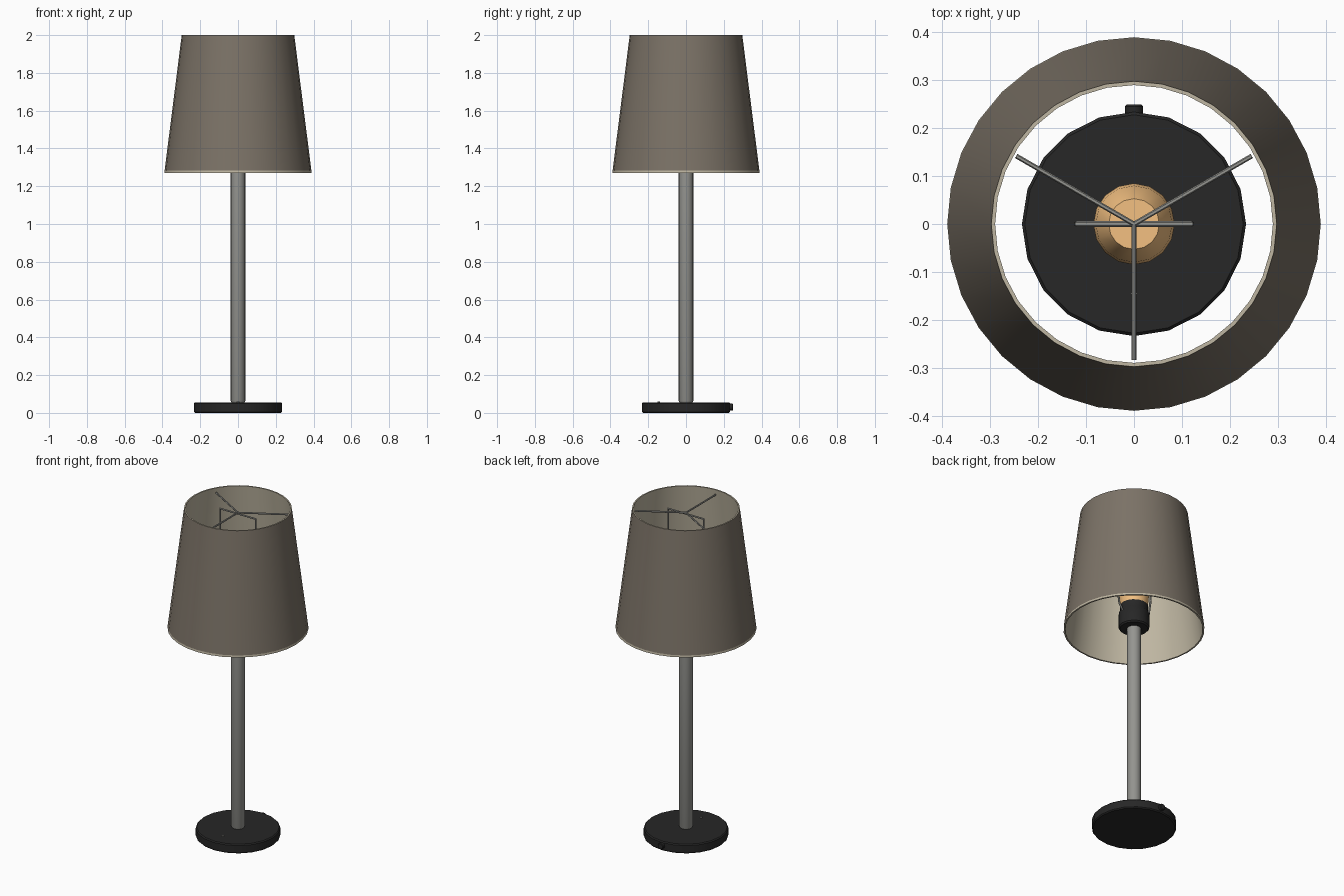
import bpy, bmesh, math
from mathutils import Vector

if "Cube" in bpy.data.objects:
    bpy.data.objects.remove(bpy.data.objects["Cube"])


def material(name, rgb):
    m = bpy.data.materials.new(name)
    m.diffuse_color = (*rgb, 1)
    m.use_nodes = True
    m.node_tree.nodes["Principled BSDF"].inputs["Base Color"].default_value = m.diffuse_color
    return m


BLACK = material("black_plastic", (0.02, 0.02, 0.02))
METAL = material("brushed_metal", (0.30, 0.30, 0.28))
FABRIC = material("taupe_fabric", (0.20, 0.17, 0.135))
LINER = material("cream_liner", (0.52, 0.47, 0.36))
GLOW = material("warm_bulb", (0.90, 0.53, 0.22))


def finish(name, bm, mat, angle=35):
    me = bpy.data.meshes.new(name)
    bm.to_mesh(me)
    bm.free()
    ob = bpy.data.objects.new(name, me)
    bpy.context.collection.objects.link(ob)
    me.materials.append(mat)
    bpy.ops.object.select_all(action='DESELECT')
    ob.select_set(True)
    bpy.context.view_layer.objects.active = ob
    bpy.ops.object.shade_smooth_by_angle(angle=math.radians(angle))
    return ob


def lathe(name, profile, sides, mat, capped=True):
    """Revolve (radius, z) points, listed bottom to top, about the z axis."""
    bm = bmesh.new()
    rings = [[bm.verts.new((r * math.cos(2 * math.pi * i / sides),
                            r * math.sin(2 * math.pi * i / sides), z))
              for i in range(sides)] for r, z in profile]
    for a, b in zip(rings, rings[1:]):
        for i in range(sides):
            j = (i + 1) % sides
            bm.faces.new((a[i], a[j], b[j], b[i]))
    if capped:
        bm.faces.new(rings[0][::-1])
        bm.faces.new(rings[-1])
    return finish(name, bm, mat)


def wire(name, paths, radius, mat):
    """Round wire following one or more polylines."""
    cu = bpy.data.curves.new(name, 'CURVE')
    cu.dimensions = '3D'
    cu.bevel_depth = radius
    cu.bevel_resolution = 1
    cu.use_fill_caps = True
    for pts in paths:
        sp = cu.splines.new('POLY')
        sp.points.add(len(pts) - 1)
        for p, co in zip(sp.points, pts):
            p.co = (*co, 1)
    tmp = bpy.data.objects.new(name + "_path", cu)
    bpy.context.collection.objects.link(tmp)
    bm = bmesh.new()
    bm.from_mesh(tmp.to_mesh())
    tmp.to_mesh_clear()
    bpy.data.objects.remove(tmp)
    return finish(name, bm, mat, 50)


# Base, cord outlet and foot button
lathe("base", [(0.228, 0), (0.234, 0.006), (0.234, 0.05), (0.228, 0.056)], 20, BLACK)
outlet = lathe("cord_outlet", [(0.019, 0), (0.019, 0.036), (0.016, 0.04)], 12, BLACK)
outlet.rotation_euler = (-math.pi / 2, 0, 0)
outlet.location = (0, 0.209, 0.031)
button = lathe("button", [(0.007, 0.054), (0.007, 0.06)], 10, METAL)
button.location.y = -0.145

# Pole and lamp holder
lathe("pole", [(0.034, 0.055), (0.039, 0.065), (0.039, 1.29)], 16, METAL)
lathe("socket", [(0.078, 1.275), (0.085, 1.283), (0.085, 1.37), (0.078, 1.38),
                 (0.078, 1.42)], 16, BLACK)

# Bulb
lathe("bulb", [(0.074, 1.415), (0.078, 1.43), (0.085, 1.50), (0.085, 1.60),
               (0.080, 1.64), (0.053, 1.70)], 16, GLOW)

# Harp around the bulb
half = [(0.078, 0, 1.36), (0.105, 0, 1.40), (0.12, 0, 1.50), (0.12, 0, 1.965)]
wire("harp", [half + [(-x, y, z) for x, y, z in reversed(half)]], 0.006, METAL)

# Three spider arms carrying the shade
arms = []
for deg in (30, 150, 270):
    a = math.radians(deg)
    arms.append([(0, 0, 1.972), (0.284 * math.cos(a), 0.284 * math.sin(a), 1.972)])
wire("spider_arms", arms, 0.005, METAL)

# Shade: fabric outside, cream lining with turned rims
lathe("shade_fabric", [(0.3887, 1.282), (0.298, 2.0)], 32, FABRIC, False)
lathe("shade_lining", [(0.298, 2.0), (0.290, 2.0), (0.381, 1.27), (0.390, 1.27),
                       (0.3887, 1.282)][::-1], 32, LINER, False)
